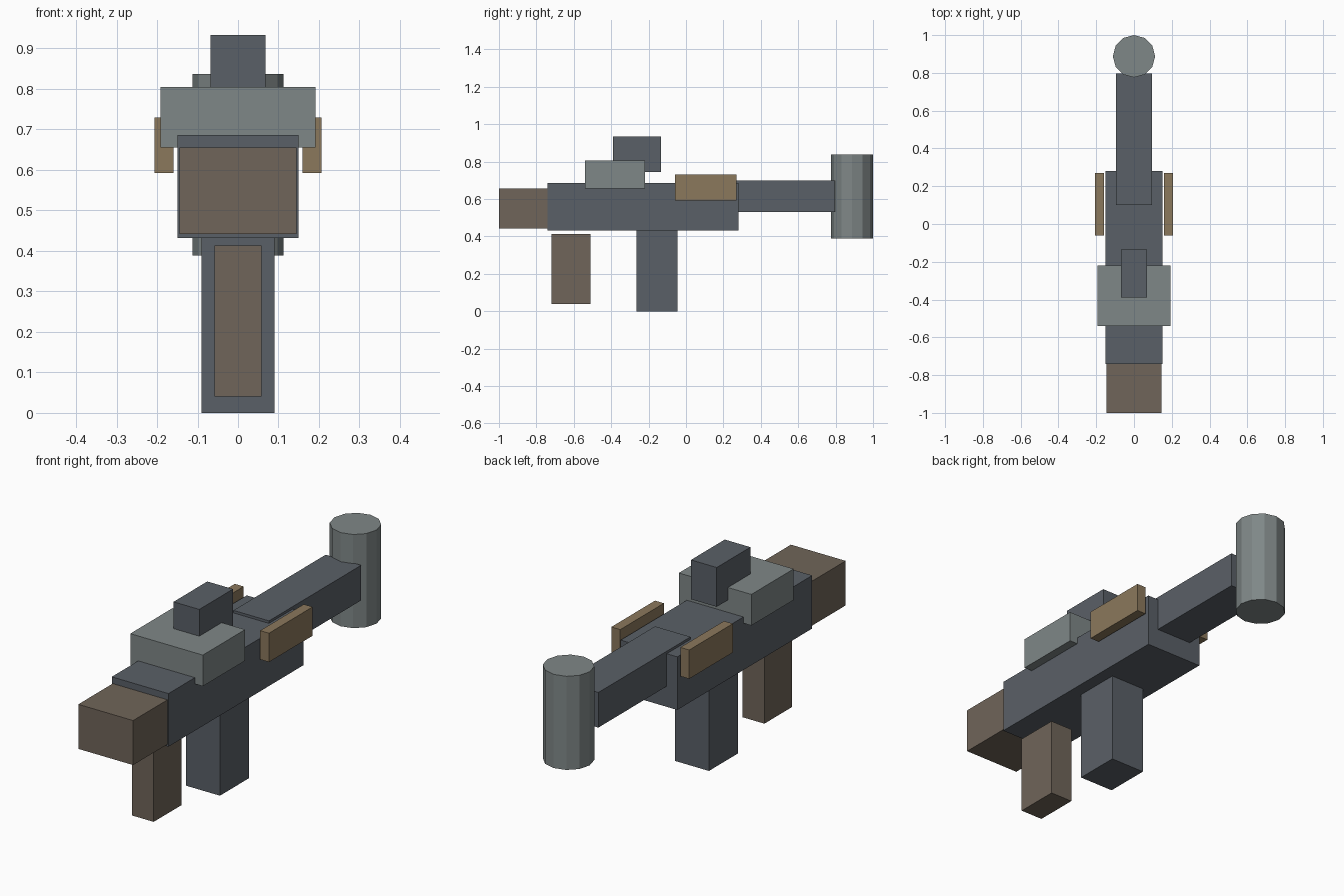
import bpy

default = bpy.data.objects.get("Cube")
if default:
    bpy.data.objects.remove(default, do_unlink=True)


def material(name, rgb):
    mat = bpy.data.materials.new(name)
    mat.use_nodes = True
    color = (*rgb, 1)
    mat.diffuse_color = color
    mat.node_tree.nodes["Principled BSDF"].inputs["Base Color"].default_value = color
    return mat


dark = material("dark slate", (0.102, 0.117, 0.136))
light = material("light grey", (0.212, 0.243, 0.243))
brown = material("dull brown", (0.162, 0.130, 0.100))
tan = material("tan", (0.258, 0.188, 0.107))


def finish(name, mat):
    obj = bpy.context.object
    obj.name = name
    obj.data.materials.append(mat)
    return obj


def box(name, mat, x, y, z):
    """Box filling the given (low, high) range on each axis."""
    spans = (x, y, z)
    bpy.ops.mesh.primitive_cube_add(size=1, location=[(a + b) / 2 for a, b in spans])
    obj = finish(name, mat)
    obj.scale = [b - a for a, b in spans]
    bpy.ops.object.transform_apply(location=False, rotation=False, scale=True)
    return obj


def centred(name, mat, half_width, y, z):
    return box(name, mat, (-half_width, half_width), y, z)


# Main body and front end
centred("body", dark, 0.15, (-0.74, 0.28), (0.432, 0.686))
centred("front_block", brown, 0.145, (-1.0, -0.735), (0.442, 0.655))

# Parts below the body
centred("front_grip", brown, 0.058, (-0.72, -0.51), (0.04, 0.414))
centred("rear_grip", dark, 0.09, (-0.265, -0.045), (0.0, 0.44))

# Raised saddle and sight on top
centred("saddle", light, 0.192, (-0.54, -0.22), (0.656, 0.805))
centred("sight", dark, 0.068, (-0.39, -0.135), (0.745, 0.933))

# Rear beam with upright drum
centred("rear_beam", dark, 0.094, (0.10, 0.797), (0.53, 0.698))
bpy.ops.mesh.primitive_cylinder_add(vertices=12, radius=0.112, depth=0.448,
                                    location=(0, 0.888, 0.613))
finish("rear_drum", light)

# Matching side plates
for name, side in (("left_plate", 1), ("right_plate", -1)):
    box(name, tan, sorted((side * 0.159, side * 0.206)), (-0.06, 0.27), (0.592, 0.73))
